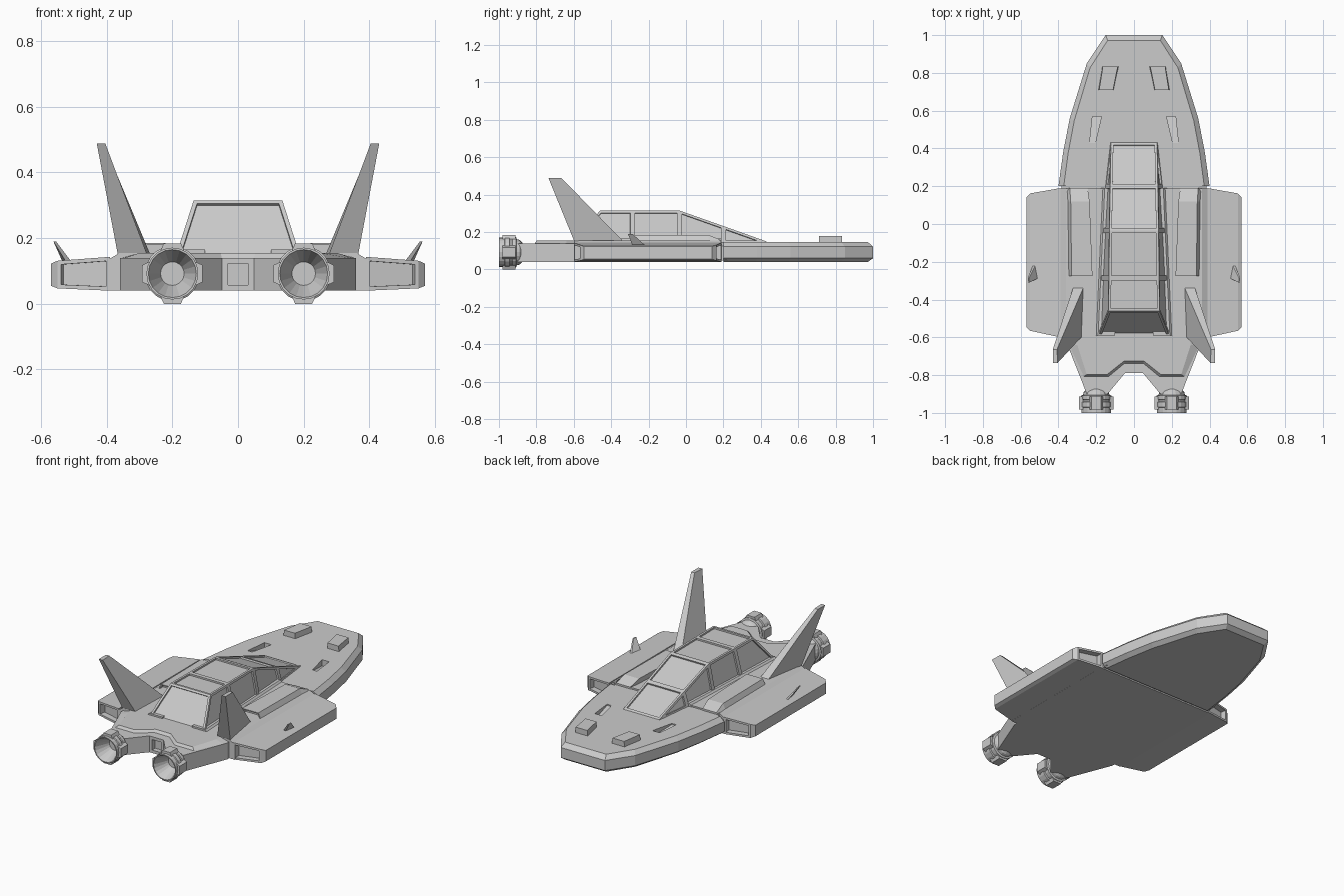
import bpy, bmesh
from math import sin, cos, pi
from mathutils import Vector

if "Cube" in bpy.data.objects:
    bpy.data.objects.remove(bpy.data.objects["Cube"])


def loft(name, rings, mirror=False, inset=None, closed_caps=True):
    """Skin matching rings of 3D points; inset = (face test, width, depth)."""
    bm = bmesh.new()
    vs = [[bm.verts.new(p) for p in r] for r in rings]
    n = len(rings[0])
    for a, b in zip(vs, vs[1:]):
        for i in range(n):
            j = (i + 1) % n
            bm.faces.new((a[i], a[j], b[j], b[i]))
    if closed_caps:
        bm.faces.new(vs[0][::-1])
        bm.faces.new(vs[-1])
    bmesh.ops.recalc_face_normals(bm, faces=bm.faces[:])
    if inset:
        test, width, depth = inset
        bm.normal_update()
        sel = [f for f in bm.faces if test(f)]
        bmesh.ops.inset_individual(bm, faces=sel, thickness=width, use_even_offset=True)
        # push the framed panel straight in along its own normal
        for f in sel:
            shift = f.normal * -depth
            new = bmesh.ops.extrude_discrete_faces(bm, faces=[f])["faces"]
            for g in new:
                bmesh.ops.translate(bm, verts=g.verts[:], vec=shift)
    me = bpy.data.meshes.new(name)
    bm.to_mesh(me)
    bm.free()
    ob = bpy.data.objects.new(name, me)
    bpy.context.collection.objects.link(ob)
    if mirror:
        ob.modifiers.new("Mirror", 'MIRROR').use_mirror_merge = False
    return ob


def sym(half):
    """Complete a right-hand outline with its left-hand copy."""
    return half + [(-x, y) for x, y in reversed(half)]


def flat(pts, z):
    return [(x, y, z) for x, y in pts]


def across(pts, y):
    return [(x, y, z) for x, z in pts]


# Nose: chamfered slab
nose = sym([(0.4, 0.2), (0.375, 0.38), (0.34, 0.56), (0.25, 0.85), (0.15, 1.0)])
small = [(x * 0.93, 0.2 + (y - 0.2) * 0.965) for x, y in nose]
nose_ob = loft("nose_hull", [flat(small, 0.04), flat(nose, 0.06),
                             flat(nose, 0.122), flat(small, 0.147)])

# Tapered slots sunk into the nose
slot = [(0.172, 0.57), (0.22, 0.57), (0.235, 0.43), (0.205, 0.43)]
cutter = loft("nose_slot_cutter",
              [[(x, y, 0.11 if y > 0.5 else 0.14) for x, y in slot], flat(slot, 0.2)],
              mirror=True)
cutter.hide_render = True
cutter.display_type = 'WIRE'
cut = nose_ob.modifiers.new("Slots", 'BOOLEAN')
cut.object = cutter
cut.solver = 'EXACT'

# Raised blocks on the nose
block = [(0.08, 0.835), (0.168, 0.835), (0.19, 0.71), (0.108, 0.71)]
loft("nose_block", [flat(block, 0.13),
                    flat([(0.135 + (x - 0.135) * 0.9, y) for x, y in block], 0.18)], mirror=True)

# Middle body with a narrow neck behind the nose
sec = sym([(0.4, 0.04), (0.4, 0.132), (0.36, 0.155)])
neck = [(x * 0.96, 0.095 + (z - 0.095) * 0.85) for x, z in sec]
loft("middle_hull", [across(neck, 0.22), across(neck, 0.187),
                     across(sec, 0.187), across(sec, -0.6)])

# Tail with rear notch and framed exhaust panel
tail = sym([(0.36, -0.58), (0.36, -0.62), (0.25, -0.9), (0.14, -0.9), (0.048, -0.79)])
loft("tail_hull", [flat(tail, 0.04), flat(tail, 0.14)],
     inset=(lambda f: f.normal.y < -0.9 and abs(f.calc_center_median().x) < 0.02, 0.018, 0.03))
deck = sym([(0.36, -0.59), (0.35, -0.64), (0.27, -0.81), (0.135, -0.81), (0.05, -0.74)])
deck_top = sym([(0.3, -0.59), (0.3, -0.64), (0.25, -0.797), (0.143, -0.797), (0.052, -0.725)])
loft("tail_deck", [flat(deck, 0.138), flat(deck_top, 0.155)])

# Side wings with recessed front and rear ends
wing = [(0.39, -0.6, 0.19, 0.04, 0.143), (0.55, -0.565, 0.162, 0.047, 0.131),
        (0.57, -0.545, 0.14, 0.055, 0.122)]
loft("side_wing", [[(x, a, lo), (x, b, lo), (x, b, hi), (x, a, hi)]
                   for x, a, b, lo, hi in wing], mirror=True,
     inset=(lambda f: abs(f.normal.y) > 0.9, 0.012, 0.035))

# Canopy: (base y, top y, base half width, top half width, top z)
ribs = [(0.435, 0.43, 0.125, 0.122, 0.15), (0.2, 0.2, 0.152, 0.126, 0.232),
        (-0.035, -0.035, 0.166, 0.13, 0.315), (-0.285, -0.285, 0.178, 0.133, 0.315),
        (-0.6, -0.46, 0.19, 0.135, 0.315)]
loft("canopy", [[(-b, yb, 0.143), (-t, yt, z), (t, yt, z), (b, yb, 0.143)]
                for yb, yt, b, t, z in ribs],
     inset=(lambda f: f.normal.z > -0.5 and f.calc_area() > 0.005, 0.013, 0.01))

# Shoulder fairings with a vent at the rear
fair = [(0.19, 0.245, 0.34, 0.157), (0.12, 0.235, 0.335, 0.185), (-0.275, 0.22, 0.33, 0.185)]
loft("shoulder_fairing", [[(a, y, 0.145), (b + 0.02, y, 0.145), (b, y, z), (a, y, z)]
                          for y, a, b, z in fair], mirror=True,
     inset=(lambda f: f.normal.y < -0.9, 0.006, 0.03))

# Inner strips joining the canopy to the fairings
loft("canopy_sill", [across([(0.1, 0.14), (w + 0.03, 0.14), (w + 0.005, 0.165), (0.1, 0.165)], y)
                     for y, w in [(0.19, 0.15), (-0.59, 0.185)]], mirror=True)

# Tall swept fins leaning outward
loft("tail_fin", [[(0.265, -0.33, 0.145), (0.32, -0.33, 0.145),
                   (0.365, -0.595, 0.145), (0.275, -0.595, 0.145)],
                  [(0.408, -0.665, 0.488), (0.43, -0.665, 0.488),
                   (0.43, -0.735, 0.488), (0.404, -0.735, 0.488)]], mirror=True)

# Small blades on the wings
loft("wing_blade", [[(0.52, -0.215, 0.125), (0.533, -0.215, 0.125),
                     (0.522, -0.285, 0.125), (0.505, -0.285, 0.125)],
                    [(0.556, -0.285, 0.19), (0.562, -0.285, 0.19),
                     (0.562, -0.31, 0.19), (0.554, -0.31, 0.19)]], mirror=True)

# Engine nozzles: stepped outside, conical inside
CX, CZ, N = 0.2, 0.092, 20
prof = [(0.045, -0.87), (0.066, -0.89), (0.07, -0.905), (0.081, -0.908), (0.081, -0.928),
        (0.076, -0.931), (0.076, -0.94), (0.084, -0.943), (0.084, -0.968), (0.079, -0.971),
        (0.079, -1.0), (0.073, -1.0), (0.036, -0.91)]
loft("engine_nozzle", [[(CX + r * cos(2 * pi * i / N), y, CZ + r * sin(2 * pi * i / N))
                        for i in range(N)] for r, y in prof], mirror=True)

# Four clamps around each nozzle
for k in range(4):
    out = Vector((cos(k * pi / 2), 0, sin(k * pi / 2)))
    side = Vector((-out.z, 0, out.x))
    mid = Vector((CX, 0, CZ))
    loft("nozzle_clamp_%d" % (k + 1),
         [[mid + out * r + side * s + Vector((0, y, 0))
           for r, s in [(0.07, -0.036), (0.07, 0.036), (0.092, 0.026), (0.092, -0.026)]]
          for y in (-0.912, -0.982)], mirror=True)
